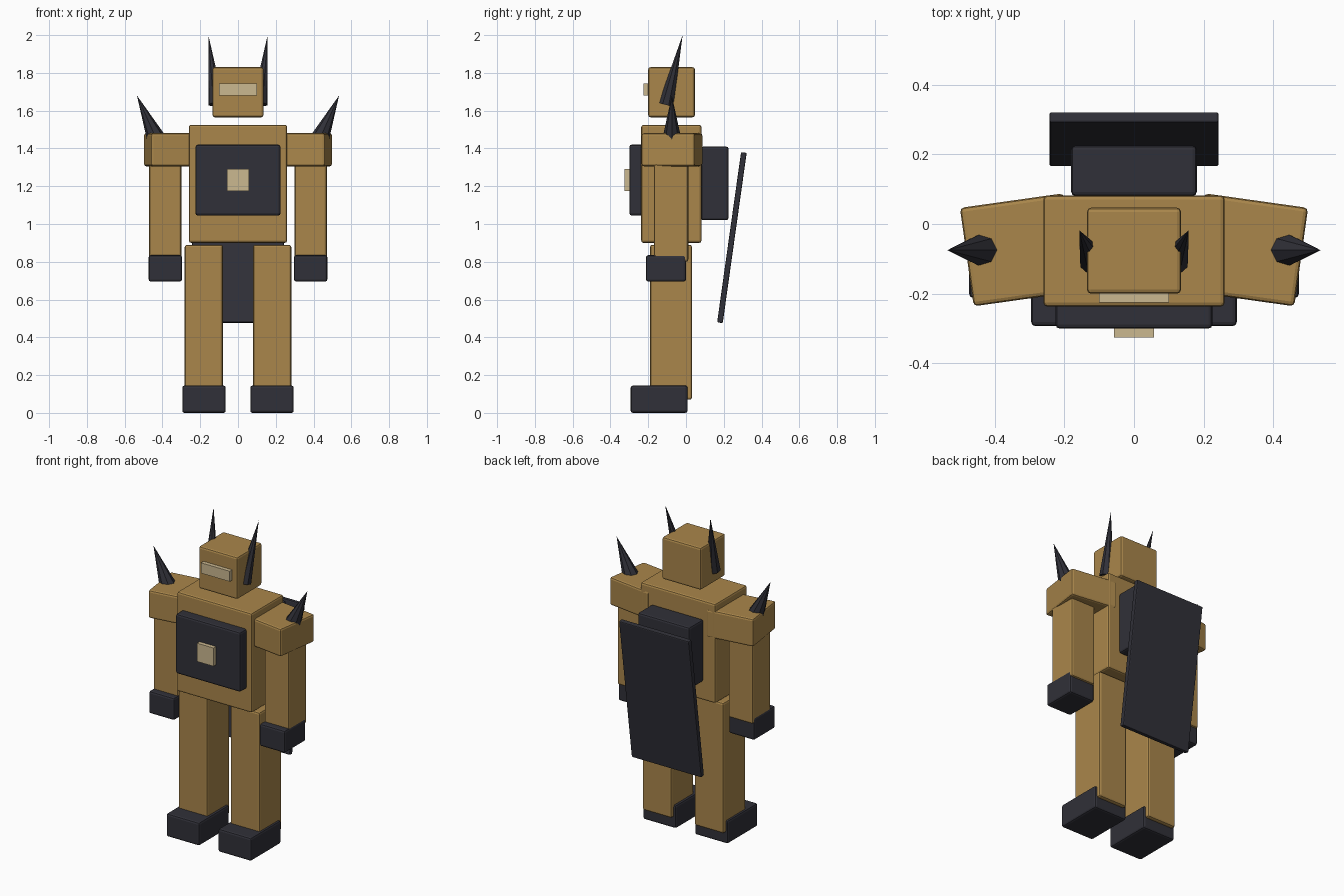
import bpy
from math import radians
from mathutils import Vector

default = bpy.data.objects.get("Cube")
if default:
    bpy.data.objects.remove(default, do_unlink=True)


def make_material(name, rgb):
    mat = bpy.data.materials.new(name)
    mat.use_nodes = True
    color = (*rgb, 1)
    mat.diffuse_color = color
    mat.node_tree.nodes["Principled BSDF"].inputs["Base Color"].default_value = color
    return mat


BRONZE = make_material("bronze", (0.40, 0.24, 0.07))
CHARCOAL = make_material("charcoal", (0.03, 0.03, 0.04))
CREAM = make_material("pale_cream", (0.60, 0.48, 0.28))


def box(name, center, size, mat, bevel=0.012, rot=(0, 0, 0)):
    """Box with softly rounded edges."""
    bpy.ops.mesh.primitive_cube_add(size=1, location=center, rotation=rot)
    obj = bpy.context.object
    obj.name = name
    obj.scale = size
    bpy.ops.object.transform_apply(location=False, rotation=False, scale=True)
    obj.data.materials.append(mat)
    if bevel:
        mod = obj.modifiers.new("rounded_edges", 'BEVEL')
        mod.width = bevel
        mod.segments = 2
    return obj


def span(name, x, y, z, mat, bevel=0.012):
    """Box given by its extent along each axis."""
    center = [(a + b) / 2 for a, b in (x, y, z)]
    size = [abs(b - a) for a, b in (x, y, z)]
    return box(name, center, size, mat, bevel)


def spike(name, base, tip, radius):
    """Eight-sided cone from base centre to tip."""
    base, tip = Vector(base), Vector(tip)
    axis = tip - base
    bpy.ops.mesh.primitive_cone_add(vertices=8, radius1=radius, radius2=0,
                                    depth=axis.length, location=(base + tip) / 2)
    obj = bpy.context.object
    obj.name = name
    obj.rotation_euler = axis.to_track_quat('Z', 'Y').to_euler()
    obj.data.materials.append(CHARCOAL)


# Body and head
span("torso", (-0.26, 0.26), (-0.237, 0.082), (0.90, 1.525), BRONZE)
span("chest_plate", (-0.225, 0.225), (-0.30, -0.22), (1.045, 1.42), CHARCOAL)
span("chest_badge", (-0.057, 0.057), (-0.325, -0.29), (1.175, 1.29), CREAM, 0)
span("head", (-0.135, 0.135), (-0.20, 0.047), (1.565, 1.83), BRONZE)
span("visor", (-0.10, 0.10), (-0.225, -0.19), (1.68, 1.745), CREAM, 0)

# Backpack and slanted back panel
span("backpack", (-0.18, 0.18), (0.08, 0.225), (1.02, 1.41), CHARCOAL)
box("back_panel", (0, 0.243, 0.928), (0.485, 0.03, 0.91), CHARCOAL, 0.006,
    (radians(-8), 0, 0))

# Paired parts
for side, s in (("left", 1), ("right", -1)):
    span(f"{side}_leg", (s * 0.08, s * 0.282), (-0.19, 0.032), (0.07, 0.89), BRONZE)
    span(f"{side}_foot", (s * 0.065, s * 0.295), (-0.293, 0.008), (0, 0.145), CHARCOAL)
    span(f"{side}_arm", (s * 0.30, s * 0.47), (-0.17, 0.012), (0.80, 1.32), BRONZE)
    span(f"{side}_hand", (s * 0.296, s * 0.473), (-0.212, 0), (0.695, 0.835), CHARCOAL)
    box(f"{side}_shoulder", (s * 0.331, -0.074, 1.393), (0.30, 0.285, 0.175), BRONZE,
        rot=(0, 0, radians(-8 * s)))
    spike(f"{side}_shoulder_spike", (s * 0.433, -0.075, 1.452),
          (s * 0.535, -0.075, 1.68), 0.05)
    spike(f"{side}_horn", (s * 0.115, -0.105, 1.635), (s * 0.157, -0.018, 2.0), 0.043)
